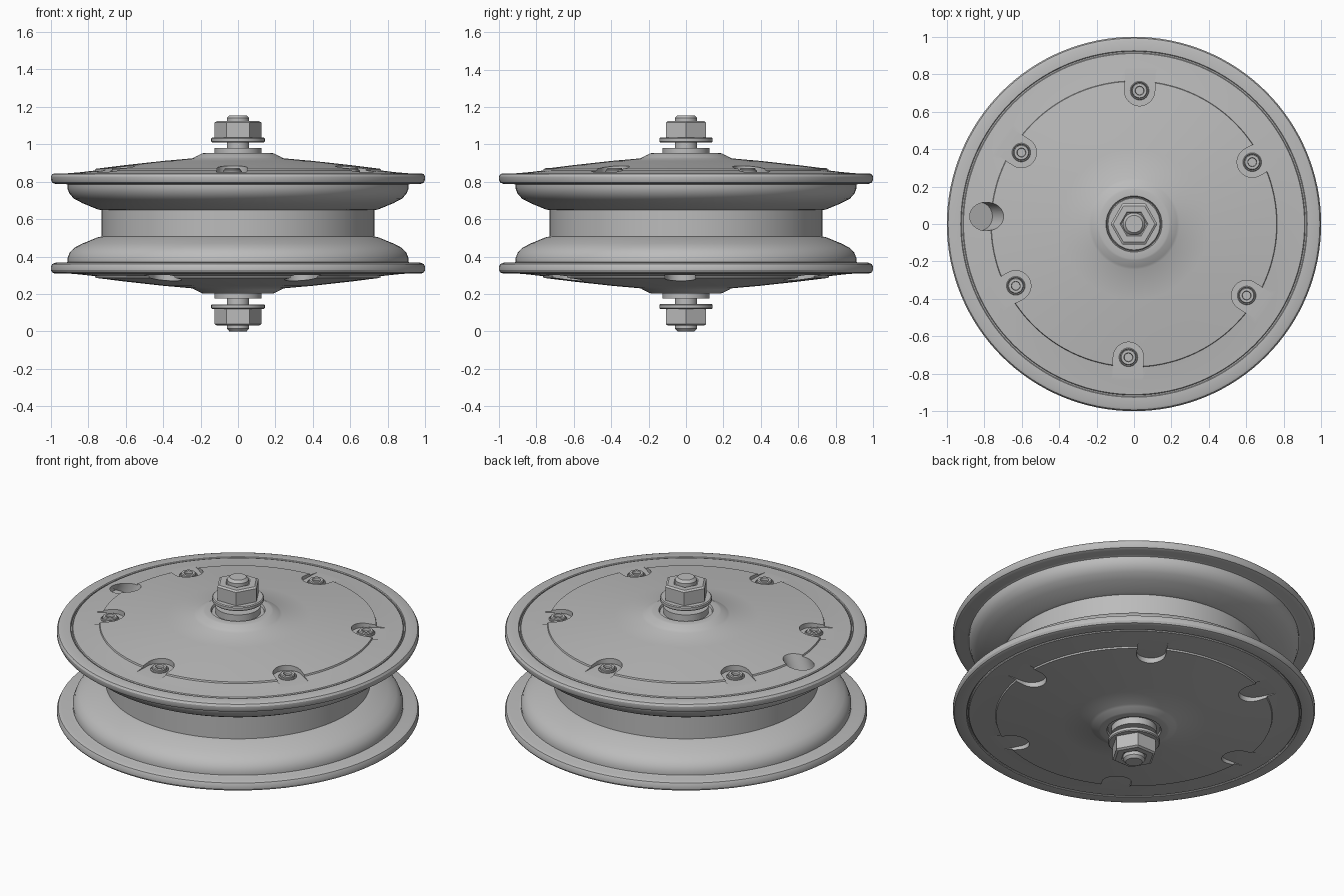
import bpy, bmesh, math
from mathutils import Matrix, Vector

cube = bpy.data.objects.get("Cube")
if cube:
    bpy.data.objects.remove(cube, do_unlink=True)

HEIGHT = 1.155          # overall length along the axle
SCREW_RADIUS = 0.713    # screw circle on the cover

metal = bpy.data.materials.new("grey metal")
metal.use_nodes = True
GREY = (0.5, 0.5, 0.5, 1)
metal.diffuse_color = GREY
metal.node_tree.nodes["Principled BSDF"].inputs["Base Color"].default_value = GREY


def finish(name, bm):
    bmesh.ops.recalc_face_normals(bm, faces=bm.faces)
    mesh = bpy.data.meshes.new(name)
    bm.to_mesh(mesh)
    bm.free()
    mesh.materials.append(metal)
    obj = bpy.data.objects.new(name, mesh)
    bpy.context.collection.objects.link(obj)
    return obj


def smooth(obj, angle=28):
    bpy.ops.object.select_all(action="DESELECT")
    obj.select_set(True)
    bpy.context.view_layer.objects.active = obj
    bpy.ops.object.shade_smooth_by_angle(angle=math.radians(angle))


def lathe(name, profile, steps=128, flip=False, at=(0, 0)):
    """Turn a closed (radius, z) profile about a vertical axis."""
    bm = bmesh.new()
    rings = []
    for r, z in profile:
        z = HEIGHT - z if flip else z
        if r == 0:
            rings.append([bm.verts.new((at[0], at[1], z))] * steps)
        else:
            rings.append([bm.verts.new((at[0] + r * math.cos(math.tau * i / steps),
                                        at[1] + r * math.sin(math.tau * i / steps), z))
                          for i in range(steps)])
    for a, b in zip(rings, rings[1:] + rings[:1]):
        if a[0] is a[1] and b[0] is b[1]:
            continue
        for i in range(steps):
            j = (i + 1) % steps
            bm.faces.new(list(dict.fromkeys((a[i], a[j], b[j], b[i]))))
    return finish(name, bm)


def cut(obj, cutter):
    cutter.hide_render = True
    mod = obj.modifiers.new("cut", "BOOLEAN")
    mod.operation = "DIFFERENCE"
    mod.solver = "EXACT"
    mod.object = cutter
    bpy.context.view_layer.objects.active = obj
    bpy.ops.object.modifier_apply(modifier=mod.name)
    bpy.data.objects.remove(cutter, do_unlink=True)


def notch_cutter(angle, flip):
    """U-shaped slot, open towards the outside of the cover."""
    bm = bmesh.new()
    half = 0.081
    outline = [(0.2, -half), (0.2, half)]
    for i in range(25):
        a = math.pi / 2 + math.pi * i / 24
        outline.append((half * math.cos(a), half * math.sin(a)))
    turn = Matrix.Rotation(angle, 3, "Z")
    floor, top = 0.853, 1.0
    if flip:
        floor, top = HEIGHT - floor, HEIGHT - top
    face = bm.faces.new([bm.verts.new(turn @ Vector((SCREW_RADIUS + x, y, floor)))
                         for x, y in outline])
    new = bmesh.ops.extrude_face_region(bm, geom=[face])["geom"]
    moved = [v for v in new if isinstance(v, bmesh.types.BMVert)]
    bmesh.ops.translate(bm, verts=moved, vec=(0, 0, top - floor))
    return finish("notch_cutter", bm)


# Rim: upper half outline, mirrored for the lower half
upper = [(0.73, 0.648), (0.75, 0.652), (0.83, 0.685), (0.875, 0.708), (0.9, 0.735),
         (0.912, 0.765), (0.912, 0.785), (0.925, 0.79), (0.975, 0.788), (0.993, 0.795),
         (1.0, 0.81), (1.0, 0.828), (0.993, 0.84), (0.98, 0.845), (0.926, 0.845),
         (0.922, 0.841), (0.922, 0.833), (0.89, 0.833), (0.88, 0.74), (0.7, 0.64)]
lower = [(r, HEIGHT - z) for r, z in reversed(upper)]
smooth(lathe("rim", upper + lower))

# Covers, one on each side, with scalloped raised panels
cover_profile = [(0, 0.74), (0.86, 0.74), (0.915, 0.81), (0.915, 0.84), (0.911, 0.845),
                 (0.84, 0.851), (0.765, 0.86), (0.762, 0.869), (0.6, 0.889),
                 (0.4, 0.911), (0.243, 0.925), (0.23, 0.932), (0.195, 0.95),
                 (0.185, 0.953), (0.15, 0.953), (0.145, 0.94), (0, 0.94)]
for name, flip, start in (("top_cover", False, 27.6), ("bottom_cover", True, -2.4)):
    cover = lathe(name, cover_profile, flip=flip)
    for k in range(6):
        cut(cover, notch_cutter(math.radians(start + 60 * k), flip))
    if not flip:
        # Slanted cable hole in the top cover
        bm = bmesh.new()
        bmesh.ops.create_cone(bm, cap_ends=True, segments=48, radius1=0.076,
                              radius2=0.076, depth=0.24,
                              matrix=Matrix.Translation((-0.775, 0.04, 0.888))
                              @ Matrix.Rotation(math.radians(25), 4, "Y"))
        cut(cover, finish("hole_cutter", bm))
    smooth(cover)

# Socket-head screws with a raised seat, top cover only
screw_profile = [(0, 0.845), (0.05, 0.845), (0.05, 0.858), (0.046, 0.862), (0.042, 0.858),
                 (0.042, 0.868), (0.038, 0.873), (0.024, 0.873), (0.022, 0.858), (0, 0.858)]
for k in range(6):
    a = math.radians(27.6 + 60 * k)
    smooth(lathe(f"cover_screw_{k + 1}", screw_profile, steps=32,
                 at=(SCREW_RADIUS * math.cos(a), SCREW_RADIUS * math.sin(a))))

# Axle running the whole height
end = [(0.06, 0.98), (0.06, 1.14), (0.046, HEIGHT), (0, HEIGHT)]
smooth(lathe("axle", [(0, 0)] + [(r, HEIGHT - z) for r, z in reversed(end[:3])] + end, 48))

# Spacer, washer and hexagonal nut at each end
for side, flip in (("top", False), ("bottom", True)):
    smooth(lathe(side + "_spacer", [(0, 0.92), (0.125, 0.92), (0.125, 0.98), (0, 0.98)],
                 48, flip))
    smooth(lathe(side + "_washer", [(0, 1.01), (0.138, 1.01), (0.143, 1.015),
                                    (0.143, 1.031), (0.138, 1.036), (0, 1.036)], 64, flip))
    nut = lathe(side + "_nut", [(0, 1.036), (0.125, 1.036), (0.125, 1.116),
                                (0.112, 1.124), (0.075, 1.124), (0.068, 1.118), (0, 1.118)],
                6, flip)
    smooth(nut, 10)
